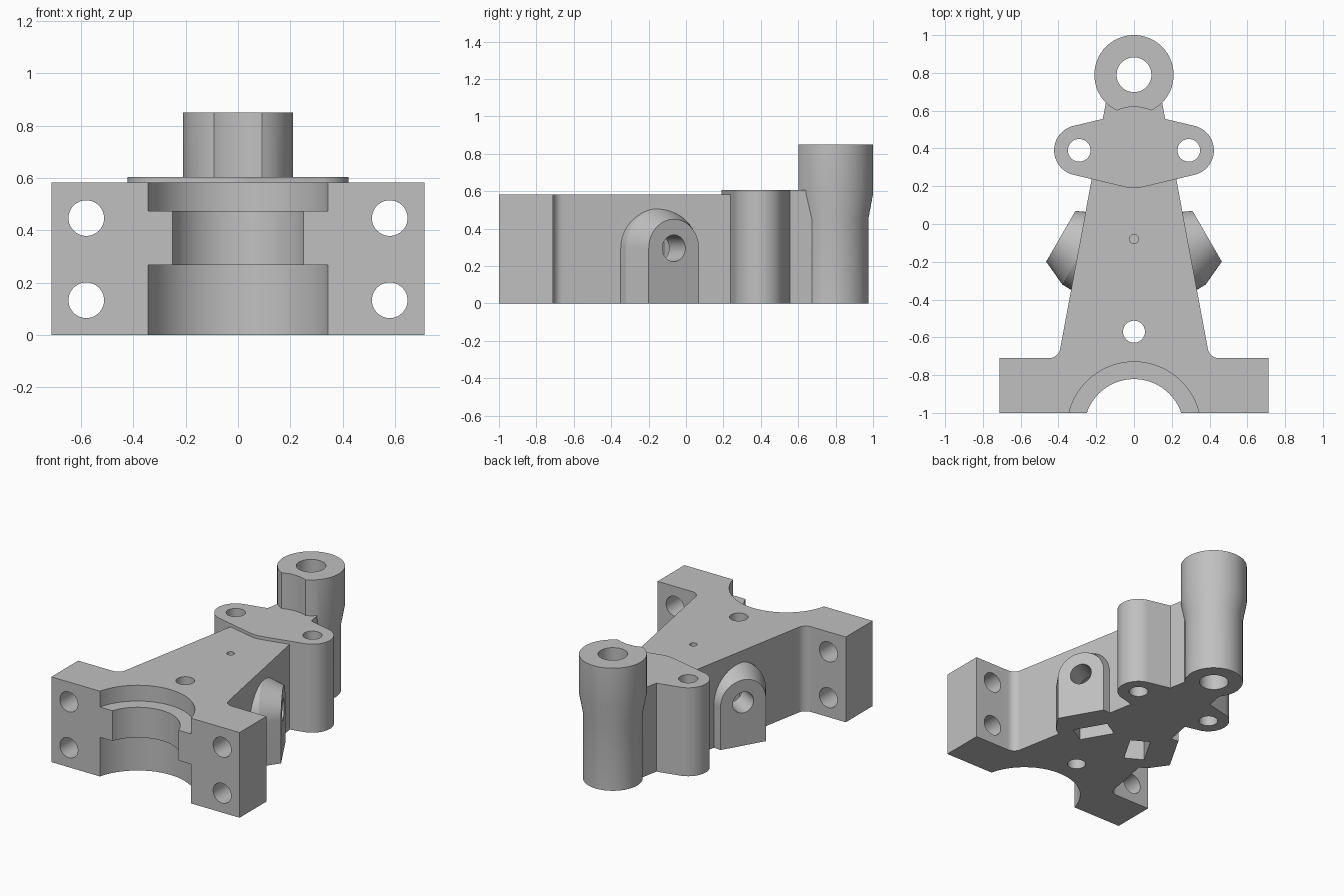
import bpy, bmesh
from math import sin, cos, pi, radians
from mathutils import Vector
from mathutils.geometry import convex_hull_2d

if "Cube" in bpy.data.objects:
    bpy.data.objects.remove(bpy.data.objects["Cube"], do_unlink=True)

grey = bpy.data.materials.new("cast_grey")
grey.use_nodes = True
grey.diffuse_color = (0.53, 0.53, 0.53, 1)
grey.node_tree.nodes["Principled BSDF"].inputs["Base Color"].default_value = (0.53, 0.53, 0.53, 1)


def loft(name, rings):
    """Solid skinned through equal-length rings of points, with end caps."""
    bm = bmesh.new()
    loops = [[bm.verts.new(p) for p in ring] for ring in rings]
    for a, b in zip(loops, loops[1:]):
        for i in range(len(a)):
            bm.faces.new((a[i - 1], a[i], b[i], b[i - 1]))
    bm.faces.new(loops[0])
    bm.faces.new(loops[-1])
    bmesh.ops.recalc_face_normals(bm, faces=bm.faces)
    mesh = bpy.data.meshes.new(name)
    bm.to_mesh(mesh)
    bm.free()
    mesh.materials.append(grey)
    ob = bpy.data.objects.new(name, mesh)
    bpy.context.collection.objects.link(ob)
    return ob


def arc(cx, cy, r, start=0, end=360, n=64):
    steps = n if end - start == 360 else n + 1
    angles = [radians(start + (end - start) * i / n) for i in range(steps)]
    return [(cx + r * cos(a), cy + r * sin(a)) for a in angles]


def prism(name, outline, z0, z1):
    return loft(name, [[(x, y, z) for x, y in outline] for z in (z0, z1)])


def combine(target, tool, operation):
    mod = target.modifiers.new(operation.lower(), 'BOOLEAN')
    mod.operation = operation
    mod.solver = 'EXACT'
    mod.object = tool
    bpy.context.view_layer.objects.active = target
    with bpy.context.temp_override(object=target, active_object=target):
        bpy.ops.object.modifier_apply(modifier=mod.name)
    bpy.data.objects.remove(tool, do_unlink=True)


def half_width(y):
    return 0.39 - 0.185 * (y + 0.66)


def mirrored(half):
    return half + [(-x, y) for x, y in reversed(half)]


# Tapered body with front flange and filleted corners
fillet = arc(0.45, -0.65, 0.06, 190, 270, 10)[::-1]
body = prism("bracket_body", mirrored(
    [(0.712, -1), (0.712, -0.71)] + fillet + [(half_width(0.4), 0.4)]), 0, 0.583)

# Raised ears and neck
points = arc(0.29, 0.39, 0.133) + arc(-0.29, 0.39, 0.133) + arc(0, 0.39, 0.2)
ears = prism("ears", [points[i] for i in convex_hull_2d([Vector(p) for p in points])], 0, 0.605)
neck = prism("neck", mirrored([(half_width(y), y) for y in (0.35, 0.72)]), 0, 0.605)

# Stepped rear boss
boss = loft("rear_boss", [[(x, y, z) for x, y in arc(0, 0.79, r)] for r, z in
                          ((0.185, 0), (0.185, 0.45), (0.21, 0.585), (0.21, 0.85))])

for part in (ears, neck, boss):
    combine(body, part, 'UNION')


# Angled side lugs: t runs across the face, d outward along the bolt axis
def lug_ring(side, outline, d):
    return [(side * (0.3875 + 0.866 * d + 0.5 * t), -0.065 + 0.5 * d - 0.866 * t, z)
            for t, z in outline]


BOLT_Z = 0.295
for side in (1, -1):
    lug = loft("side_lug", [
        lug_ring(side, [(r, 0)] + arc(0, BOLT_Z, r, 0, 180, 40) + [(-r, 0)], d)
        for d, r in ((0, 0.155), (-0.134, 0.217), (-0.3, 0.222))])
    combine(body, lug, 'UNION')

# Nut pockets from below and bolt holes in the lugs
for side in (1, -1):
    pocket = [(-0.115, -0.1), (0.115, -0.1), (0.115, 0.41), (-0.115, 0.41)]
    combine(body, loft("nut_pocket", [lug_ring(side, pocket, d) for d in (-0.303, -0.173)]),
            'DIFFERENCE')
    bolt = arc(0, BOLT_Z, 0.071)
    combine(body, loft("bolt_hole", [lug_ring(side, bolt, d) for d in (-0.36, 0.1)]),
            'DIFFERENCE')

# Vertical cuts: stepped front bore, boss clearance, ear, boss and body holes
for x, y, r, z0, z1 in (
        (0, -1.085, 0.264, -0.1, 1), (0, -1.085, 0.355, -0.1, 0.268),
        (0, -1.085, 0.355, 0.475, 1), (0, 0.39, 0.23, 0.605, 1),
        (0.29, 0.39, 0.06, -0.1, 1), (-0.29, 0.39, 0.06, -0.1, 1),
        (0, 0.79, 0.092, -0.1, 1), (0, -0.57, 0.058, -0.1, 1),
        (0, -0.08, 0.024, 0.45, 1)):
    combine(body, prism("vertical_cut", arc(x, y, r), z0, z1), 'DIFFERENCE')

# Flange mounting holes
for x in (-0.58, 0.58):
    for z in (0.133, 0.447):
        hole = [[(px, y, pz) for px, pz in arc(x, z, 0.068)] for y in (-1.1, -0.6)]
        combine(body, loft("flange_hole", hole), 'DIFFERENCE')

# Smooth curved walls, keep edges sharp
bpy.ops.object.select_all(action='DESELECT')
body.select_set(True)
bpy.context.view_layer.objects.active = body
bpy.ops.object.shade_smooth_by_angle(angle=radians(15))
